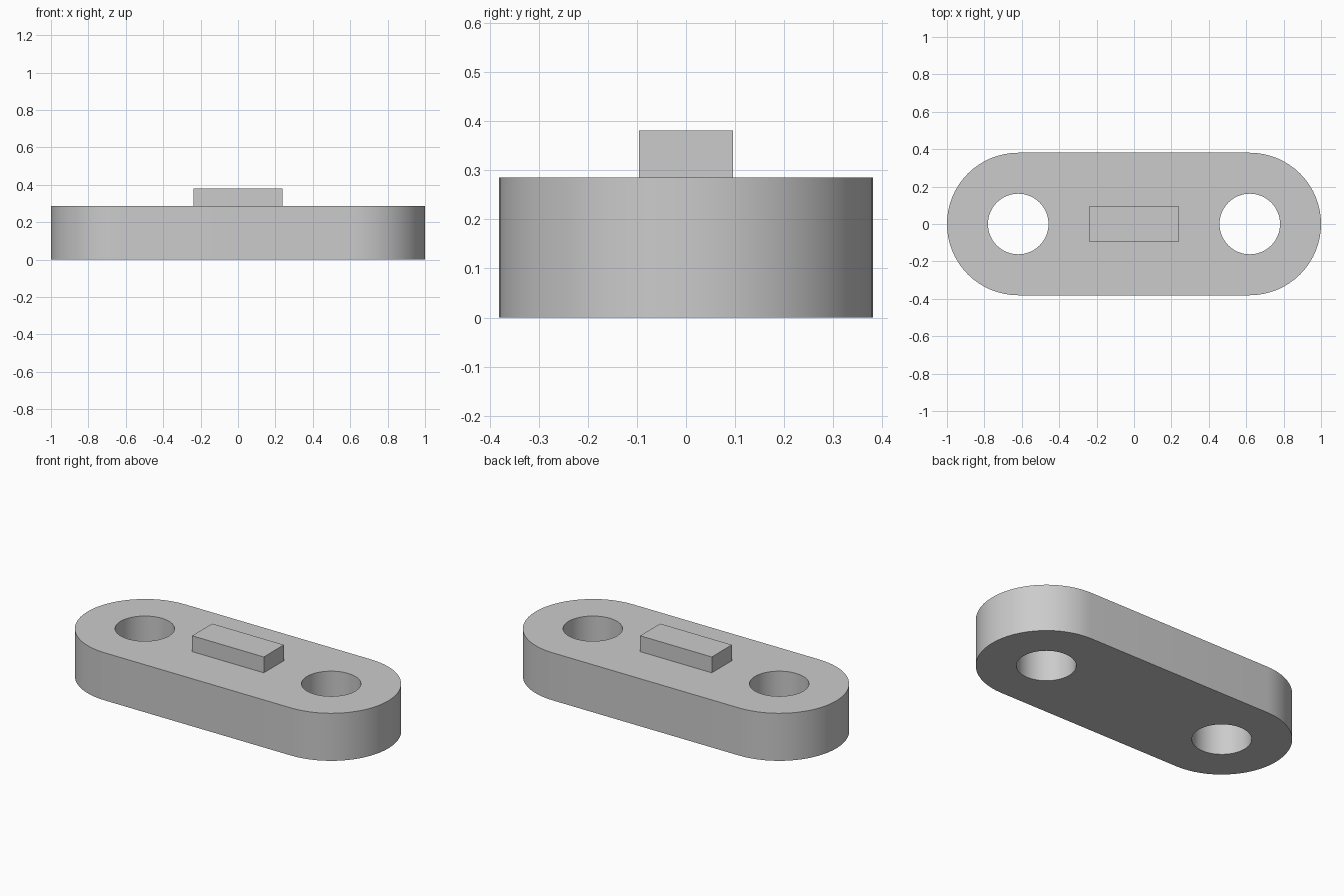
import bpy, bmesh
from math import sin, cos, pi, radians

cube = bpy.data.objects.get("Cube")
if cube:
    bpy.data.objects.remove(cube, do_unlink=True)

UNIT = 1 / 21            # the plate is 42 units long
END_X = 13 * UNIT        # centres of the round ends and of the holes
END_R = 8 * UNIT
HOLE_R = 3.4 * UNIT
PLATE_H = 6 * UNIT
SEGS = 64                # sides of a full circle

grey = bpy.data.materials.new("plain_grey")
grey.use_nodes = True
colour = (0.6, 0.6, 0.6, 1)
grey.diffuse_color = colour
grey.node_tree.nodes["Principled BSDF"].inputs["Base Color"].default_value = colour


def arc(cx, r, start, sweep, count):
    """Points on an arc around (cx, 0)."""
    return [(cx + r * cos(start + sweep * i / count), r * sin(start + sweep * i / count))
            for i in range(count + 1)]


def extruded(name, outlines, bottom, height):
    """Solid from closed outlines; inner outlines become through holes."""
    bm = bmesh.new()
    edges = []
    for pts in outlines:
        vs = [bm.verts.new((x, y, bottom)) for x, y in pts]
        edges += [bm.edges.new((a, b)) for a, b in zip(vs, vs[1:] + vs[:1])]
    bmesh.ops.triangle_fill(bm, edges=edges, use_beauty=True, normal=(0, 0, 1))
    top = bmesh.ops.extrude_face_region(bm, geom=bm.faces[:], use_keep_orig=True)
    verts = [g for g in top["geom"] if isinstance(g, bmesh.types.BMVert)]
    bmesh.ops.translate(bm, verts=verts, vec=(0, 0, height))
    bmesh.ops.recalc_face_normals(bm, faces=bm.faces[:])
    # merge the flat triangles into clean caps
    bmesh.ops.dissolve_limit(bm, angle_limit=radians(1), verts=[], edges=bm.edges[:])
    mesh = bpy.data.meshes.new(name)
    bm.to_mesh(mesh)
    bm.free()
    mesh.materials.append(grey)
    obj = bpy.data.objects.new(name, mesh)
    bpy.context.collection.objects.link(obj)
    return obj


# Rounded plate with a through hole at each end
outline = arc(END_X, END_R, -pi / 2, pi, SEGS // 2) + arc(-END_X, END_R, pi / 2, pi, SEGS // 2)
holes = [arc(s * END_X, HOLE_R, 0, 2 * pi, SEGS)[:-1] for s in (-1, 1)]
plate = extruded("link_plate", [outline] + holes, 0, PLATE_H)
bpy.ops.object.select_all(action="DESELECT")
plate.select_set(True)
bpy.context.view_layer.objects.active = plate
bpy.ops.object.shade_smooth_by_angle(angle=radians(30))

# Rectangular key raised on the middle of the plate
w, d = 5 * UNIT, 2 * UNIT
extruded("raised_key", [[(-w, -d), (w, -d), (w, d), (-w, d)]], PLATE_H, 2 * UNIT)
